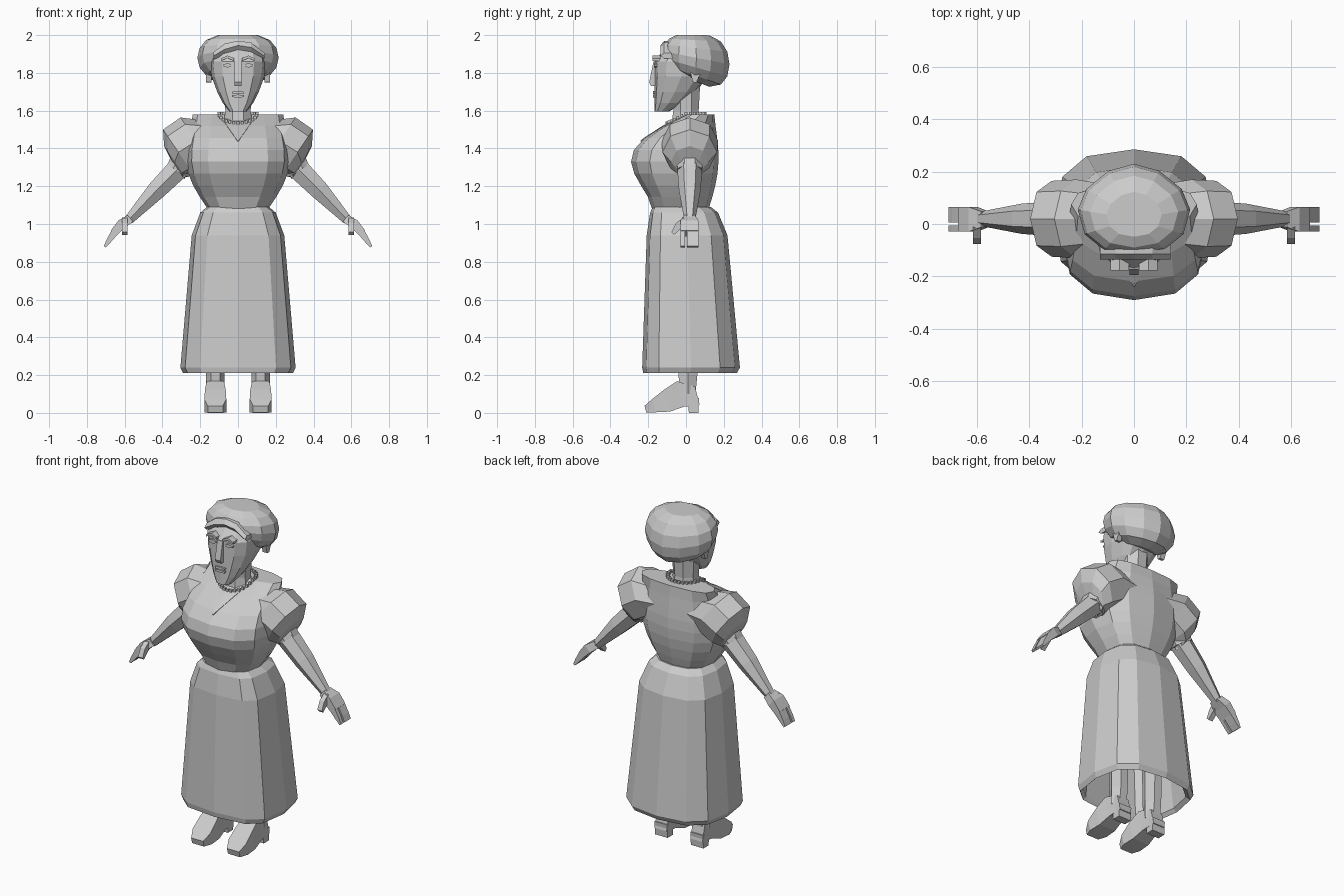
import bpy, bmesh, math
from mathutils import Vector

old = bpy.data.objects.get("Cube")
if old:
    bpy.data.objects.remove(old, do_unlink=True)

grey = bpy.data.materials.new("plain grey")
grey.use_nodes = True
grey.diffuse_color = (0.6, 0.6, 0.6, 1)
grey.node_tree.nodes["Principled BSDF"].inputs["Base Color"].default_value = grey.diffuse_color


def finish(name, bm):
    """Turn a bmesh into a flat shaded object."""
    bmesh.ops.recalc_face_normals(bm, faces=bm.faces)
    mesh = bpy.data.meshes.new(name)
    bm.to_mesh(mesh)
    bm.free()
    mesh.materials.append(grey)
    obj = bpy.data.objects.new(name, mesh)
    bpy.context.collection.objects.link(obj)
    return obj


def loft(name, rings):
    """Skin a list of equally long point rings and cap both ends."""
    bm = bmesh.new()
    rows = [[bm.verts.new(point) for point in ring] for ring in rings]
    count = len(rows[0])
    for low, high in zip(rows, rows[1:]):
        for i in range(count):
            j = (i + 1) % count
            bm.faces.new((low[i], low[j], high[j], high[i]))
    bm.faces.new(rows[0])
    bm.faces.new(rows[-1])
    return finish(name, bm)


def bent(value, power):
    return math.copysign(abs(value) ** power, value)


def body_ring(z, width, front, back, power, rear_power, slope=0):
    """Horizontal rounded outline; a power below one makes that half boxier."""
    ring = []
    for i in range(12):
        angle = math.tau * i / 12
        bend = rear_power if i < 6 else power
        x = width * bent(math.cos(angle), bend)
        y = (back - front) / 2 * bent(math.sin(angle), bend)
        ring.append(Vector((x, (front + back) / 2 + y, z + slope * y)))
    return ring


def limb(name, path, depth, sides=4, plane="xz", wide=None, turn=0.5, pair=True):
    """Tapered limb; each ring has a place in the plane, a radius and maybe its own width."""
    start, end = Vector(path[0][:2]), Vector(path[-1][:2])
    along = (end - start).normalized()
    across = Vector((-along.y, along.x))
    grow = 1 / math.cos(math.tau * turn / sides)
    for side, sign in (("left_", 1), ("right_", -1)) if pair else (("", 1),):
        rings = []
        for a, b, radius, *own in path:
            reach = own[0] if own else wide or radius
            ring = []
            for i in range(sides):
                angle = math.tau * (i + turn) / sides
                spot = Vector((a, b)) + across * radius * grow * math.cos(angle)
                out = depth + reach * grow * math.sin(angle)
                x, y = (spot.x, out) if plane == "xz" else (out, spot.x)
                ring.append(Vector((sign * x, y, spot.y)))
            rings.append(ring)
        loft(side + name, rings)


# Skirt: starts with an open lining, turns at the hem, then rises to the waist
skirt = [(1, 0.2), (0.23, 0.27), (0.21, 0.29), (0.24, 0.305), (0.94, 0.245),
         (1.06, 0.2), (1.09, 0.165)]
loft("skirt", [body_ring(z, width, -0.11 - 0.4 * width, 1.1 * width - 0.05, 0.6, 0.75)
               for z, width in skirt])


# Bodice: bust, back and sides swell, then the shoulders spread at the top
def bodice_height(t):
    return 1.08 + 0.5 * t


def bodice_front(t):
    return -0.18 * (1 - t) - 0.21 * math.sin(math.pi * t ** 1.3)


rings = []
for i in range(9):
    t = i / 8
    swell = math.sin(math.pi * t)
    shoulder = t ** 4
    rings.append(body_ring(bodice_height(t), 0.16 + 0.11 * swell + 0.08 * shoulder,
                           bodice_front(t), 0.12 + 0.05 * swell + 0.03 * shoulder, 0.8, 0.8))
loft("bodice", rings)

# Neckline: thin V-shaped plate that follows the chest
bm = bmesh.new()
rows = []
for t in (0.72, 0.75, 0.875, 0.95):
    half = 0.002 + 0.35 * (t - 0.72)
    rows.append([bm.verts.new((x, bodice_front(t) + 0.1 * abs(x) - 0.005, bodice_height(t)))
                 for x in (-half, 0, half)])
for low, high in zip(rows, rows[1:]):
    for i in range(2):
        bm.faces.new((low[i], low[i + 1], high[i + 1], high[i]))
plate = finish("neckline", bm)
plate.modifiers.new("thickness", "SOLIDIFY").thickness = 0.006

# Puffed sleeves and their cuffs
limb("sleeve", [(0.1, 1.44, 0.13), (0.22, 1.44, 0.15), (0.315, 1.38, 0.145),
                (0.335, 1.33, 0.1), (0.32, 1.29, 0.065)], depth=0.02, sides=8, turn=0)
limb("cuff", [(0.29, 1.33, 0.07), (0.32, 1.28, 0.065)], depth=0.02, sides=8)

# Arms, hands, fingers and thumbs
limb("arm", [(0.28, 1.33, 0.06), (0.43, 1.18, 0.05), (0.58, 1.02, 0.025)], depth=0.02, sides=6)
limb("hand", [(0.57, 1.03, 0.022, 0.03), (0.615, 1, 0.026), (0.66, 0.95, 0.02)],
     depth=0.018, wide=0.047)
for name, depth, wide in (("index_finger", -0.017, 0.012), ("fingers", 0.035, 0.03)):
    limb(name, [(0.65, 0.96, 0.02), (0.685, 0.91, 0.013), (0.705, 0.88, 0.006)],
         depth=depth, wide=wide)
limb("thumb", [(0, 1.02, 0.02), (-0.04, 0.99, 0.02), (-0.07, 0.95, 0.01)],
     depth=0.6, plane="yz", wide=0.015)

# Legs run up inside the skirt; each shoe has a separate block heel
limb("leg", [(0.01, 1, 0.07), (0.01, 0.2, 0.05), (0.01, 0.1, 0.04)],
     depth=0.12, sides=6, plane="yz", wide=0.042)
limb("shoe", [(-0.215, 0.02, 0.018, 0.04), (-0.17, 0.038, 0.036, 0.058), (-0.1, 0.065, 0.06),
              (-0.03, 0.1, 0.07, 0.046), (0.06, 0.09, 0.05, 0.04)],
     depth=0.12, plane="yz", wide=0.055)
limb("shoe_heel", [(0.04, 0.08, 0.03), (0.04, 0, 0.025)], depth=0.12, plane="yz", wide=0.042)

# Neck and bead necklace
limb("neck", [(0, 1.5, 0.08), (0, 1.6, 0.067), (0, 1.74, 0.075)],
     depth=0, sides=8, plane="yz", pair=False)
bm = bmesh.new()
beads = 28
for i in range(beads):
    angle = math.tau * i / beads
    spot = Vector((math.cos(angle), math.sin(angle), 0)) * 0.1
    spot.z = 1.585 + 0.5 * min(spot.y, 0)
    bead = bmesh.ops.create_cube(bm, size=0.015)["verts"]
    bmesh.ops.translate(bm, verts=bead, vec=spot)
finish("necklace", bm)

# Head: the jaw runs back as the face gets wider, the forehead leans back
head = [(1.595, 0.045), (1.64, 0.08), (1.7, 0.11), (1.78, 0.14), (1.86, 0.148), (1.93, 0.13)]
loft("head", [body_ring(z, width, 0.8 * max(0, z - 1.86) - 0.168, 2.2 * width - 0.19, 0.8, 0.8)
              for z, width in head])

# Swept-back hair: a full dome, pointed behind, whose lower rings tip towards the nape
rings = []
for i in range(7):
    rise = 0.42 * (i - 3)
    spread, lift = math.cos(rise) ** 0.6, math.sin(rise)
    middle = 0.02 + 0.03 * spread
    rings.append(body_ring(1.88 + 0.126 * lift, 0.215 * spread, middle - 0.17 * spread,
                           middle + 0.18 * spread, 0.9, 1.15, slope=0.2 * (lift - 1)))
loft("hair", rings)

# Front roll of hair over the forehead
limb("hair_roll", [(-0.13, 1.89, 0.02), (-0.07, 1.925, 0.03), (0, 1.945, 0.025),
                   (0.07, 1.935, 0.025), (0.14, 1.89, 0.015)],
     depth=-0.095, sides=6, wide=0.035, pair=False)

# Ears
limb("ear", [(0.045, 1.75, 0.01), (0.05, 1.81, 0.03), (0.06, 1.84, 0.02)],
     depth=0.155, plane="yz", wide=0.015)

# Facial features
limb("nose", [(-0.16, 1.86, 0.012), (-0.17, 1.75, 0.025), (-0.165, 1.73, 0.02)],
     depth=0, plane="yz", wide=0.018, pair=False)
limb("brow", [(0.02, 1.87, 0.007), (0.055, 1.885, 0.007), (0.09, 1.87, 0.006)],
     depth=-0.155, wide=0.022)
limb("eye", [(0.03, 1.84, 0.004), (0.055, 1.84, 0.012), (0.08, 1.84, 0.004)],
     depth=-0.155, wide=0.014)
for name, height in (("upper_lip", 1.695), ("lower_lip", 1.677)):
    limb(name, [(-0.032, height, 0.005), (0, height, 0.008), (0.032, height, 0.005)],
         depth=-0.16, wide=0.016, pair=False)
